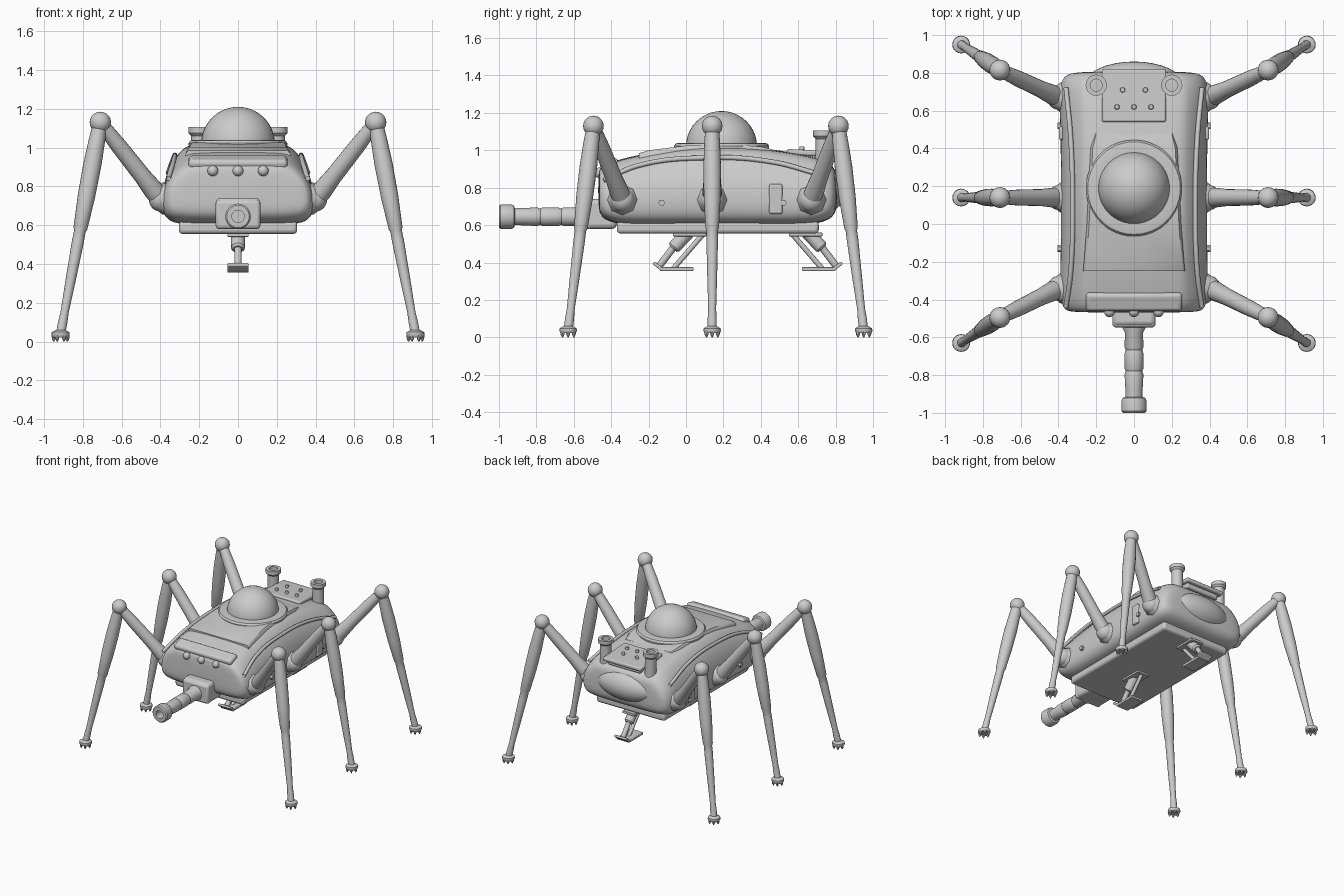
import bpy, bmesh, math
from mathutils import Vector, Matrix

if "Cube" in bpy.data.objects:
    bpy.data.objects.remove(bpy.data.objects["Cube"])

grey = bpy.data.materials.new("plain_grey")
grey.diffuse_color = (0.6, 0.6, 0.6, 1)
grey.use_nodes = True
grey.node_tree.nodes["Principled BSDF"].inputs["Base Color"].default_value = grey.diffuse_color


def finish(name, bm, angle=40, subsurf=0, bevel=0):
    bmesh.ops.recalc_face_normals(bm, faces=bm.faces)
    me = bpy.data.meshes.new(name)
    bm.to_mesh(me)
    bm.free()
    me.materials.append(grey)
    ob = bpy.data.objects.new(name, me)
    bpy.context.collection.objects.link(ob)
    bpy.ops.object.select_all(action='DESELECT')
    ob.select_set(True)
    bpy.context.view_layer.objects.active = ob
    bpy.ops.object.shade_smooth_by_angle(angle=math.radians(angle))
    if bevel:
        m = ob.modifiers.new("bevel", 'BEVEL')
        m.width, m.segments = bevel, 3
    if subsurf:
        m = ob.modifiers.new("smooth", 'SUBSURF')
        m.levels = m.render_levels = subsurf
    return ob


def box(name, loc, size, rot_x=0, bevel=0.01):
    bm = bmesh.new()
    mat = Matrix.Translation(loc) @ Matrix.Rotation(rot_x, 4, 'X') @ Matrix.Diagonal((*size, 1))
    bmesh.ops.create_cube(bm, size=1, matrix=mat)
    return finish(name, bm, 35, bevel=bevel)


def ball(name, loc, scale, seg=24):
    bm = bmesh.new()
    mat = Matrix.Translation(loc) @ Matrix.Diagonal((*scale, 1))
    bmesh.ops.create_uvsphere(bm, u_segments=seg, v_segments=seg // 2, radius=1, matrix=mat)
    return finish(name, bm, 60)


def skin(bm, rings):
    """Join equal closed rings of points and cap both ends."""
    vs = [[bm.verts.new(p) for p in r] for r in rings]
    n = len(vs[0])
    for a, b in zip(vs, vs[1:]):
        for i in range(n):
            bm.faces.new((a[i], a[(i + 1) % n], b[(i + 1) % n], b[i]))
    bm.faces.new(vs[0])
    bm.faces.new(vs[-1])


def lathe(name, a, b, prof, seg=20):
    """Turned part from a to b; prof is (fraction along axis, radius)."""
    a, b = Vector(a), Vector(b)
    q = (b - a).to_track_quat('Z', 'Y')
    bm = bmesh.new()
    skin(bm, [[a.lerp(b, t) + q @ Vector((r * math.cos(k * math.tau / seg),
                                          r * math.sin(k * math.tau / seg), 0))
               for k in range(seg)] for t, r in prof])
    return finish(name, bm, 40)


def hull(name, half, sections, subsurf):
    """Symmetric hull: half profile (u, v) scaled at each (y, width, bottom, top)."""
    ring = half + [(-u, v) for u, v in reversed(half) if u > 0]
    bm = bmesh.new()
    skin(bm, [[(u * w, y, zb + v * (zt - zb)) for u, v in ring] for y, w, zb, zt in sections])
    return finish(name, bm, 50, subsurf)


# --- Body shell
hull("body_shell",
     [(0, 0), (.78, 0), (.94, .07), (1.01, .2), (1.01, .48), (.91, .76), (.72, .96), (.6, 1.0), (0, 1.01)],
     [(-.47, .33, .69, .885), (-.455, .36, .65, .91), (-.42, .385, .62, .93), (-.33, .39, .60, .955),
      (-.2, .385, .60, .985), (0, .385, .60, 1.015), (.2, .385, .60, 1.025), (.45, .385, .60, 1.005),
      (.6, .39, .60, .98), (.72, .395, .61, .955), (.785, .37, .64, .92), (.81, .31, .69, .87)], 2)
hull("roof_panel", [(0, 0), (1, 0), (1, .7), (.95, 1), (0, 1)],
     [(-.25, .27, .93, .985), (-.2, .265, .95, 1.0), (0, .25, .97, 1.025),
      (.2, .24, .98, 1.035), (.4, .23, .97, 1.02), (.48, .21, .95, 1.0)], 0)
ball("rear_bulge", (0, .74, .79), (.26, .12, .12), 32)
box("base_slab", (0, .17, .588), (.61, 1.08, .066), bevel=.02)

# --- Dome and collar
lathe("dome_collar", (0, .19, .97), (0, .19, 1.04),
      [(0, .25), (.75, .255), (.95, .245), (1, .225), (1, .19)], 48)
ball("dome", (0, .19, 1.02), (.19, .19, .19), 40)

# --- Side trim: arched rails, straps and bolts
for s in (-1, 1):
    cu = bpy.data.curves.new("side_rail", 'CURVE')
    cu.dimensions = '3D'
    cu.bevel_depth, cu.bevel_resolution = .013, 2
    sp = cu.splines.new('BEZIER')
    path = [(.36, -.44, .84), (.335, -.25, .92), (.325, .1, .96), (.335, .45, .94), (.36, .72, .87)]
    sp.bezier_points.add(len(path) - 1)
    for p, (x, y, z) in zip(sp.bezier_points, path):
        p.co = (s * x, y, z)
        p.handle_left_type = p.handle_right_type = 'AUTO'
    cu.materials.append(grey)
    bpy.context.collection.objects.link(bpy.data.objects.new("side_rail", cu))
    hull_strap = box("side_strap", (s * .385, .48, .74), (.025, .07, .16))
    for y in (-.13, .52):
        lathe("side_bolt", (s * .37, y, .72), (s * .405, y, .72), [(0, .018), (1, .018)], 6)

# --- Front brow and lamps
box("front_brow", (0, -.41, .925), (.51, .10, .05), math.radians(18), .02)
for x in (-.13, 0, .13):
    ball("front_lamp", (x, -.465, .88), (.028, .028, .028), 16)

# --- Gun
box("gun_mount", (0, -.455, .66), (.23, .17, .16), bevel=.025)
box("gun_mount_plate", (0, -.525, .655), (.23, .045, .15), bevel=.018)
lathe("gun_barrel", (0, -.53, .645), (0, -1, .645),
      [(0, .06), (.05, .06), (.1, .048), (.26, .05), (.29, .044), (.33, .05), (.5, .05), (.53, .044),
       (.57, .05), (.72, .046), (.82, .045), (.83, .06), (.86, .066), (.98, .066), (1, .058), (1, .032), (.85, .032)], 28)

# --- Rear hatch with knobs and exhaust pipes
box("rear_hatch", (0, .68, .985), (.34, .28, .03), math.radians(-3), .01)
box("rear_hatch_step", (0, .67, .955), (.29, .24, .05))
for x, y in ((-.06, .71), (.06, .71), (-.09, .62), (0, .62), (.09, .62)):
    lathe("hatch_knob", (x, y, .98), (x, y, 1.02), [(0, .009), (.5, .009), (.6, .014), (1, .012)], 12)
for s in (-1, 1):
    lathe("exhaust_pipe", (s * .2, .735, .86), (s * .2, .735, 1.105),
          [(0, .045), (.55, .042), (.82, .042), (.88, .056), (1, .056), (1, .032), (.55, .032)], 24)

# --- Six legs
for s in (-1, 1):
    for hip_y, knee_y, foot_y in ((-.34, -.495, -.63), (.14, .14, .14), (.67, .815, .95)):
        hip, knee = Vector((s * .40, hip_y, .735)), Vector((s * .71, knee_y, 1.13))
        foot = Vector((s * .915, foot_y, .04))
        ball("hip_joint", hip, (.06, .065, .065))
        lathe("hip_socket", (s * .33, hip_y, .735), (s * .415, hip_y, .735),
              [(0, .085), (.7, .08), (1, .06)], 8)
        lathe("upper_leg", hip, knee, [(0, .05), (.12, .052), (.3, .045), (.7, .042), (1, .034)])
        ball("knee_joint", knee, (.055, .055, .055))
        lathe("lower_leg", knee, foot,
              [(0, .036), (.08, .042), (.2, .047), (.35, .045), (.5, .036), (.515, .03),
               (.56, .031), (.75, .026), (.9, .021), (.94, .024), (1, .024)])
        lathe("foot_pad", (foot.x, foot.y, .022), (foot.x, foot.y, .06),
              [(0, .04), (.3, .047), (.7, .045), (1, .024)])
        for k in range(6):
            a = k * math.tau / 6
            d = Vector((math.cos(a), math.sin(a), 0)) * .035
            lathe("foot_claw", (foot.x + d.x, foot.y + d.y, .03), (foot.x + d.x, foot.y + d.y, 0),
                  [(0, .011), (.5, .01), (1, .003)], 8)

# --- Two belly skids, facing away from each other
for y0, s in ((-.01, -1), (.67, 1)):
    def at(dy, z, x=0):
        return (x, y0 + s * dy, z)
    box("skid_bracket", at(-.03, .55), (.11, .18, .02), bevel=.004)
    lathe("skid_sleeve", at(-.02, .56), at(.06, .475), [(0, .036), (.9, .036), (1, .026)], 16)
    lathe("skid_strut", at(.05, .49), at(.13, .385), [(0, .019), (1, .019)], 12)
    lathe("skid_brace", at(-.10, .55), at(.06, .365), [(0, .014), (1, .014)], 12)
    box("skid_foot", at(.04, .365), (.11, .18, .02), bevel=.005)
    box("skid_toe", at(.142, .382), (.11, .055, .018), s * math.radians(38), .005)
